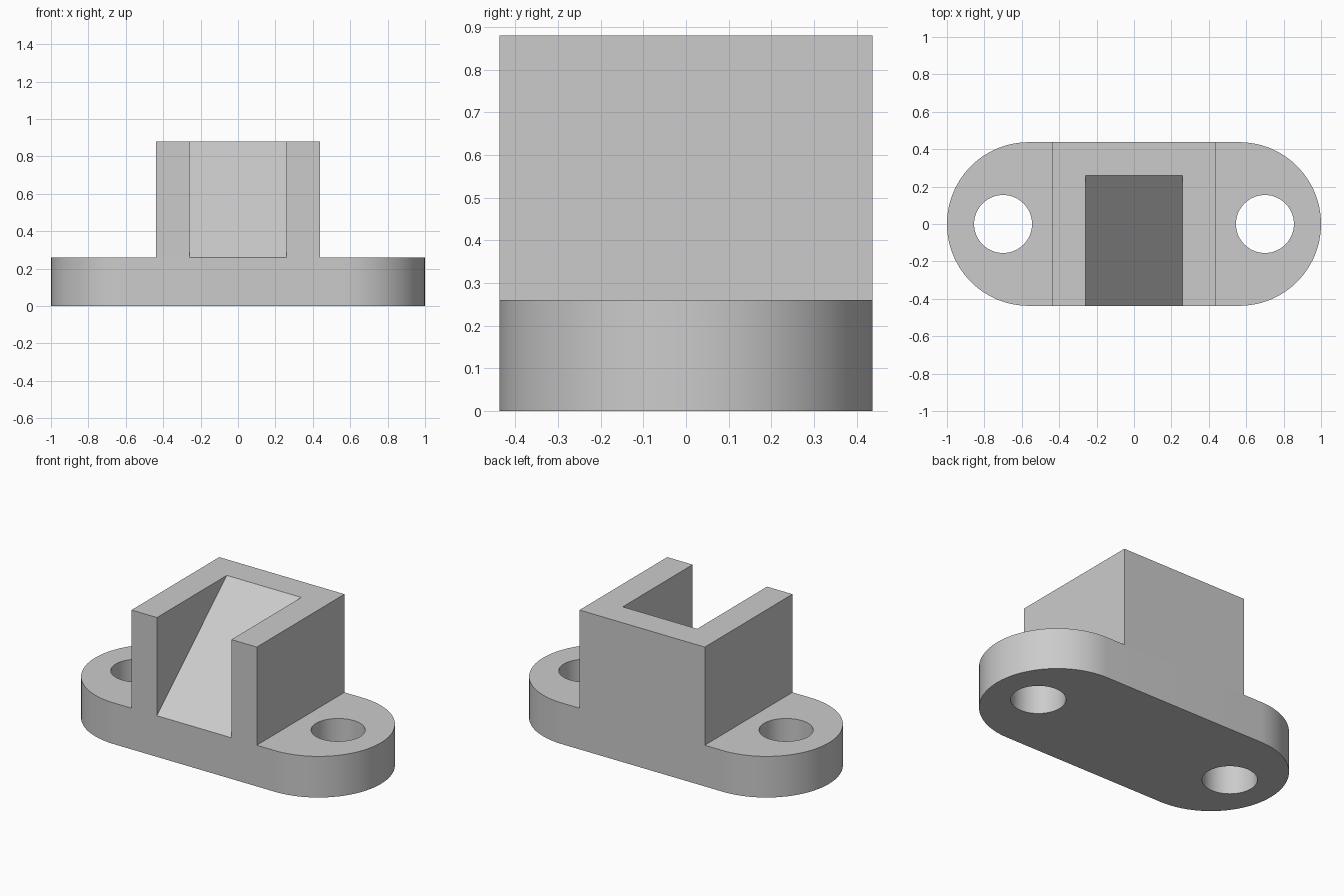
import bpy, bmesh
from math import sin, cos, pi, radians
from mathutils import Vector

if "Cube" in bpy.data.objects:
    bpy.data.objects.remove(bpy.data.objects["Cube"], do_unlink=True)

HALF = 0.4375      # half depth of the plate and half width of the housing
PLATE = 0.26       # plate thickness
TOP = 0.88         # overall height
SLOT = 0.26        # half width of the slot, and its back wall

grey = bpy.data.materials.new("plain grey")
grey.use_nodes = True
grey.diffuse_color = (0.6, 0.6, 0.6, 1)
grey.node_tree.nodes["Principled BSDF"].inputs["Base Color"].default_value = (0.6, 0.6, 0.6, 1)


def prism(name, points, direction):
    """Extrude a flat outline along a direction into a solid."""
    bm = bmesh.new()
    face = bm.faces.new([bm.verts.new(p) for p in points])
    ext = bmesh.ops.extrude_face_region(bm, geom=[face], use_keep_orig=True)
    verts = [g for g in ext["geom"] if isinstance(g, bmesh.types.BMVert)]
    bmesh.ops.translate(bm, verts=verts, vec=Vector(direction))
    bmesh.ops.recalc_face_normals(bm, faces=bm.faces)
    mesh = bpy.data.meshes.new(name)
    bm.to_mesh(mesh)
    bm.free()
    mesh.materials.append(grey)
    obj = bpy.data.objects.new(name, mesh)
    bpy.context.collection.objects.link(obj)
    return obj


def arc(cx, radius, start, sweep, steps):
    return [(cx + radius * cos(start + sweep * i / steps),
             radius * sin(start + sweep * i / steps)) for i in range(steps + 1)]


# Base plate with rounded ends
outline = arc(1 - HALF, HALF, -pi / 2, pi, 48) + arc(HALF - 1, HALF, pi / 2, pi, 48)
plate = prism("base_plate", [(x, y, 0) for x, y in outline], (0, 0, PLATE))

# Bolt holes through both ends
for side, x in (("left", 0.7), ("right", -0.7)):
    circle = arc(x, 0.155, 0, 2 * pi, 64)[:-1]
    cutter = prism(side + "_hole_cutter", [(a, b, -0.1) for a, b in circle], (0, 0, 0.5))
    cutter.hide_render = True
    cutter.hide_set(True)
    cut = plate.modifiers.new(side + "_hole", "BOOLEAN")
    cut.operation = "DIFFERENCE"
    cut.solver = "EXACT"
    cut.object = cutter

# Apply the cuts, remove the cutters and smooth the curved walls
bpy.context.view_layer.update()
cut_mesh = bpy.data.meshes.new_from_object(plate.evaluated_get(bpy.context.evaluated_depsgraph_get()))
plate.modifiers.clear()
plate.data = cut_mesh
for side in ("left", "right"):
    bpy.data.objects.remove(bpy.data.objects[side + "_hole_cutter"], do_unlink=True)
bpy.ops.object.select_all(action="DESELECT")
plate.select_set(True)
bpy.context.view_layer.objects.active = plate
bpy.ops.object.shade_smooth_by_angle(angle=radians(30))

# Housing: U-shaped wall open to the front
half_u = [(SLOT, SLOT), (SLOT, -HALF), (HALF, -HALF), (HALF, HALF)]
u_shape = half_u + [(-x, y) for x, y in reversed(half_u)]
prism("housing_walls", [(x, y, PLATE) for x, y in u_shape], (0, 0, TOP - PLATE))

# Sloping ramp that fills the slot
wedge = [(-HALF, PLATE), (SLOT, PLATE), (SLOT, TOP)]
prism("ramp", [(-SLOT, y, z) for y, z in wedge], (2 * SLOT, 0, 0))
